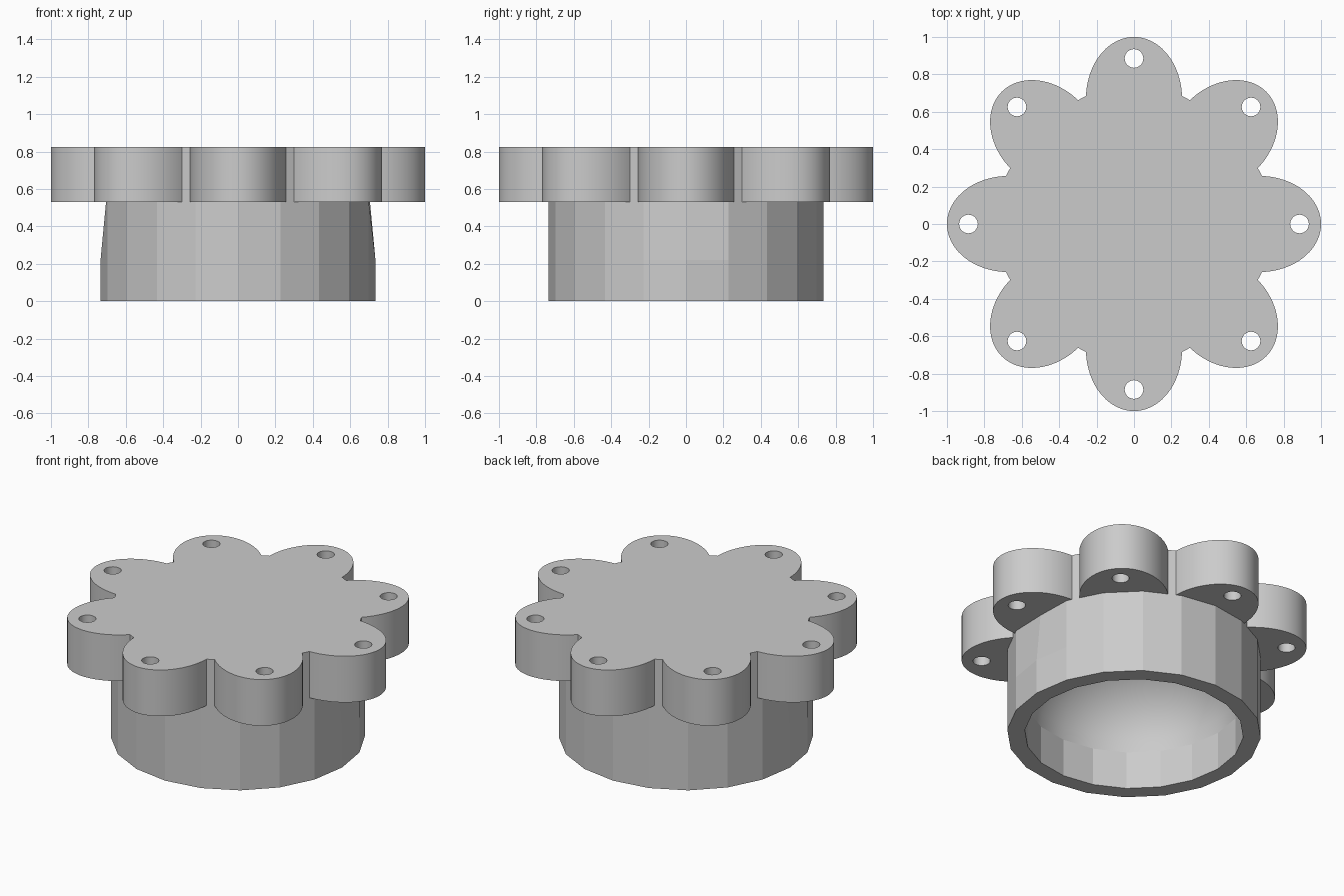
import bpy, bmesh
from math import sin, cos, pi, radians
from mathutils import Matrix

cube = bpy.data.objects.get("Cube")
if cube:
    bpy.data.objects.remove(cube)

grey = bpy.data.materials.new("plain grey")
grey.use_nodes = True
grey.diffuse_color = (0.6, 0.6, 0.6, 1)
grey.node_tree.nodes["Principled BSDF"].inputs["Base Color"].default_value = (0.6, 0.6, 0.6, 1)

SIDES = 20
R_OUT, R_IN = 0.735, 0.633
Z_STEP, Z_FLANGE, Z_TOP = 0.22, 0.53, 0.825
DOME_BASE, DOME_HEIGHT = 0.24, 0.52


def finish(bm, name):
    bmesh.ops.recalc_face_normals(bm, faces=bm.faces)
    mesh = bpy.data.meshes.new(name)
    bm.to_mesh(mesh)
    bm.free()
    mesh.materials.append(grey)
    obj = bpy.data.objects.new(name, mesh)
    bpy.context.collection.objects.link(obj)
    return obj


def ring(bm, r, z):
    return [bm.verts.new((r * cos(2 * pi * i / SIDES), r * sin(2 * pi * i / SIDES), z))
            for i in range(SIDES)]


def bridge(bm, a, b, smooth=False):
    for i in range(SIDES):
        j = (i + 1) % SIDES
        bm.faces.new((a[i], a[j], b[j], b[i])).smooth = smooth


# Hollow body: faceted wall, closed top, domed cavity open underneath
bm = bmesh.new()
outer = [ring(bm, R_OUT, z) for z in (Z_TOP, Z_FLANGE, Z_STEP, 0)]
for upper in outer[:2]:
    for i in (0, SIDES // 2):      # the two side corners lean inward
        upper[i].co.x *= 0.96
bm.faces.new(outer[0])
inner = [ring(bm, R_IN, 0), ring(bm, R_IN, DOME_BASE)]
walls = outer + inner
for a, b in zip(walls, walls[1:]):
    bridge(bm, a, b)
steps = 10
last = inner[-1]
for k in range(1, steps):
    t = k / steps * pi / 2
    nxt = ring(bm, R_IN * cos(t), DOME_BASE + DOME_HEIGHT * sin(t))
    bridge(bm, last, nxt, True)
    last = nxt
apex = bm.verts.new((0, 0, DOME_BASE + DOME_HEIGHT))
for i in range(SIDES):
    bm.faces.new((last[i], last[(i + 1) % SIDES], apex)).smooth = True
finish(bm, "hollow_body")


# Flange lobes: half ellipses, each with a bolt hole
def loop_edges(bm, points):
    verts = [bm.verts.new((x, y, Z_FLANGE)) for x, y in points]
    return [bm.edges.new((v, verts[(i + 1) % len(verts)])) for i, v in enumerate(verts)]


def lobe(name, angle):
    bm = bmesh.new()
    n = 40
    outline = [(0.67 + 0.33 * sin(pi * i / n), -0.257 * cos(pi * i / n)) for i in range(n + 1)]
    hole = [(0.885 + 0.05 * cos(2 * pi * i / 24), 0.05 * sin(2 * pi * i / 24)) for i in range(24)]
    edges = loop_edges(bm, outline) + loop_edges(bm, hole)
    bmesh.ops.triangle_fill(bm, edges=edges, use_beauty=True)
    grown = bmesh.ops.extrude_face_region(bm, geom=bm.faces[:], use_keep_orig=True)
    top = [g for g in grown["geom"] if isinstance(g, bmesh.types.BMVert)]
    bmesh.ops.translate(bm, verts=top, vec=(0, 0, Z_TOP - Z_FLANGE))
    bmesh.ops.transform(bm, matrix=Matrix.Rotation(angle, 4, "Z"), verts=bm.verts)
    return finish(bm, name)


for k in range(8):
    obj = lobe(f"flange_lobe_{k + 1}", k * pi / 4)
    bpy.ops.object.select_all(action="DESELECT")
    obj.select_set(True)
    bpy.context.view_layer.objects.active = obj
    bpy.ops.object.shade_smooth_by_angle(angle=radians(30))
